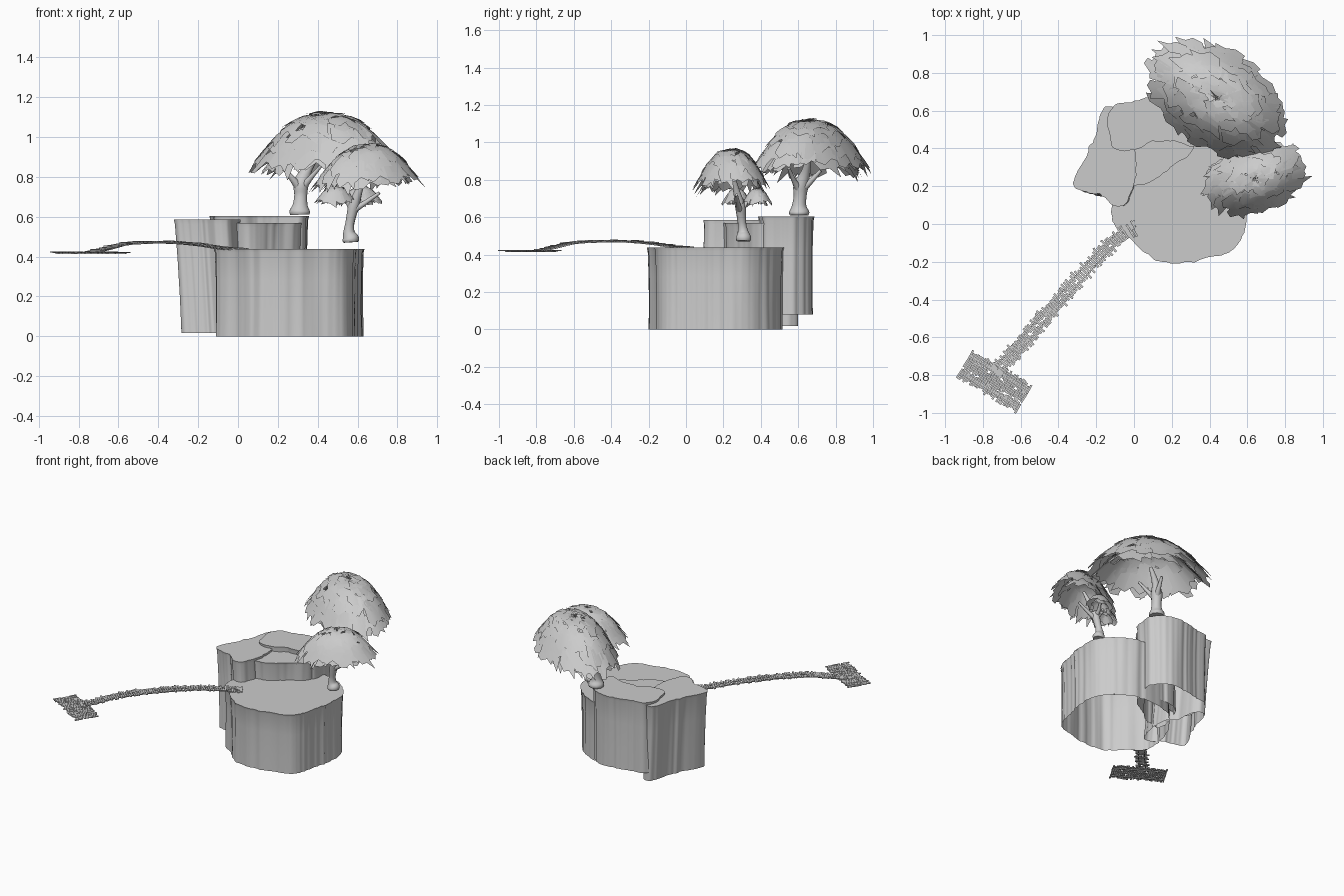
import bpy, bmesh, math, random
from mathutils import Vector, Matrix, noise

if "Cube" in bpy.data.objects:
    bpy.data.objects.remove(bpy.data.objects["Cube"])

random.seed(4)


def finish(name, bm, angle=None):
    me = bpy.data.meshes.new(name)
    bm.to_mesh(me)
    bm.free()
    ob = bpy.data.objects.new(name, me)
    bpy.context.collection.objects.link(ob)
    if angle:
        bpy.ops.object.select_all(action='DESELECT')
        bpy.context.view_layer.objects.active = ob
        ob.select_set(True)
        bpy.ops.object.shade_smooth_by_angle(angle=math.radians(angle))
    return ob


def spline(pts, t, closed):
    """Catmull-Rom point at parameter t in point units."""
    n = len(pts)
    i = int(math.floor(t))
    f = t - i
    pick = (lambda k: pts[k % n]) if closed else (lambda k: pts[max(0, min(n - 1, k))])
    a, b, c, d = (Vector(pick(i + k)) for k in (-1, 0, 1, 2))
    return 0.5 * (2 * b + (c - a) * f + (2 * a - 5 * b + 4 * c - d) * f * f
                  + (3 * b - a - 3 * c + d) * f ** 3)


def cliff(name, outline, z0, z1, lean=(0, 0), seed=0):
    """Fluted rock wall, flat top, open underneath."""
    bm = bmesh.new()
    steps, n = 12, len(outline)
    loop = [spline(outline, k / steps, True) for k in range(n * steps)]
    mid = sum(loop, Vector((0, 0))) / len(loop)
    levels = [(0, -0.003), (0.3, -0.005), (0.65, -0.004), (0.96, 0), (1, 0.005)]
    rings = []
    for f, off in levels:
        ring = []
        for p in loop:
            out = (p - mid).normalized()
            w = noise.noise(Vector((p.x * 13, p.y * 13, seed + f * 0.4)))
            w2 = noise.noise(Vector((p.x * 36, p.y * 36, seed + 9)))
            q = p + out * (off + 0.011 * w + 0.008 * w2)
            q += Vector(lean) * (1 - f)
            ring.append(bm.verts.new((q.x, q.y, z0 + (z1 - z0) * f)))
        rings.append(ring)
    m = len(loop)
    for a, b in zip(rings, rings[1:]):
        for k in range(m):
            bm.faces.new((a[k], a[(k + 1) % m], b[(k + 1) % m], b[k]))
    bm.faces.new(rings[-1])
    bmesh.ops.triangulate(bm, faces=[f for f in bm.faces if len(f.verts) > 4])
    return finish(name, bm, 50)


# Rock terraces
cliff("lower_cliff", [(-.11, .1), (-.1, 0), (0, -.09), (.09, -.17), (.24, -.205), (.42, -.17),
                      (.55, -.1), (.59, .03), (.628, .2), (.605, .35), (.49, .47), (.32, .515),
                      (.1, .47), (-.05, .3)], 0, .437, seed=1)
cliff("left_cliff", [(-.16, .61), (-.2, .48), (-.25, .36), (-.325, .21), (-.25, .17), (-.18, .16),
                     (-.11, .105), (-.04, .12), (0, .25), (0, .38), (-.06, .45), (-.08, .59)],
      .017, .585, (.035, -.02), 2)
cliff("back_cliff", [(-.12, .61), (-.12, .45), (-.08, .395), (.02, .40), (.12, .445), (.22, .44),
                     (.32, .41), (.343, .5), (.335, .6), (.24, .67), (.1, .67), (0, .645)],
      .08, .603, seed=3)
cliff("middle_ledge", [(-.05, .2), (.02, .21), (.09, .225), (.2, .31), (.29, .37), (.3, .46),
                       (.15, .5), (.02, .46), (-.04, .33)], .06, .568, seed=4)


def plank(bm, pos, direction, length, width, thick=.006):
    d = Vector(direction).normalized()
    side = Vector((0, 0, 1)).cross(d).normalized()
    up = d.cross(side)
    rot = Matrix((d, side, up)).transposed().to_4x4()
    bmesh.ops.create_cube(bm, size=1, matrix=Matrix.Translation(pos) @ rot
                          @ Matrix.Diagonal((length, width, thick, 1)))


# Arched boardwalk: two staggered plank rows over side rails
path = [(.03, 0, .440), (-.08, -.07, .446), (-.18, -.165, .461), (-.29, -.285, .472),
        (-.39, -.4, .475), (-.48, -.5, .473), (-.57, -.605, .466), (-.655, -.7, .444),
        (-.74, -.79, .423)]
bm = bmesh.new()
rails = bmesh.new()
N = 76
for k in range(N):
    t = k / N * (len(path) - 1)
    p = spline(path, t, False)
    fwd = spline(path, t + .1, False) - p
    side = Vector((-fwd.y, fwd.x, 0)).normalized()
    skew = Vector((fwd.x, fwd.y, 0)).normalized() * random.uniform(-.1, .1)
    for s in (-1, 1):
        q = p + side * (s * .018 + random.uniform(-.011, .011))
        q.z += random.uniform(-.002, .002)
        plank(bm, q, side + skew, random.uniform(.036, .052), .0115)
        if k % 4 == 0:
            plank(rails, p + side * s * .02 + fwd * .1 - Vector((0, 0, .007)), fwd, .062, .006)
finish("bridge_planks", bm)
finish("bridge_rails", rails)

# Dock: three staggered rows of short boards
bm = bmesh.new()
along = Vector((.86, -.51, 0)).normalized()
across = Vector((-along.y, along.x, 0))
centre = Vector((-.738, -.832, .421))
for k in range(29):
    for r in (-1, 0, 1):
        q = centre + along * ((k - 14) * .0128) + across * (r * .053 + random.uniform(-.01, .01))
        q.z += random.uniform(-.0015, .0015)
        plank(bm, q, across + along * random.uniform(-.06, .06), random.uniform(.05, .062), .0108, .005)
for r in (-1, 1):
    plank(bm, centre + across * r * .05 - Vector((0, 0, .005)), along, .35, .008, .005)
finish("dock_planks", bm)


def tree_trunk(name, limbs):
    """Tapered limbs; each point is x, y, z, radius."""
    cu = bpy.data.curves.new(name, 'CURVE')
    cu.dimensions = '3D'
    cu.bevel_depth = 1
    cu.bevel_resolution = 3
    cu.use_fill_caps = True
    for limb in limbs:
        n = (len(limb) - 1) * 4
        sp = cu.splines.new('POLY')
        sp.points.add(n)
        for k in range(n + 1):
            v = spline(limb, k / 4, False)
            sp.points[k].co = (v[0], v[1], v[2], 1)
            sp.points[k].radius = max(v[3], .003)
    ob = bpy.data.objects.new(name, cu)
    bpy.context.collection.objects.link(ob)
    bpy.ops.object.select_all(action='DESELECT')
    bpy.context.view_layer.objects.active = ob
    ob.select_set(True)
    bpy.ops.object.convert(target='MESH')
    bpy.ops.object.shade_smooth_by_angle(angle=math.radians(50))


tree_trunk("large_tree_trunk", [
    [(.31, .605, .61, .05), (.31, .605, .628, .054), (.312, .605, .66, .039), (.315, .61, .71, .034),
     (.318, .615, .77, .04), (.35, .64, .84, .025), (.41, .66, .93, .012)],
    [(.315, .61, .73, .024), (.285, .59, .775, .018), (.24, .57, .83, .01)],
    [(.315, .61, .74, .024), (.34, .66, .785, .016), (.36, .72, .85, .009)],
    [(.32, .61, .74, .024), (.36, .58, .79, .014), (.42, .55, .86, .008)]])
tree_trunk("small_tree_trunk", [
    [(.567, .307, .472, .038), (.565, .307, .49, .042), (.557, .305, .52, .03), (.56, .3, .56, .023),
     (.57, .295, .61, .025), (.583, .29, .66, .028), (.61, .27, .74, .018), (.65, .25, .83, .009)],
    [(.575, .29, .64, .02), (.55, .3, .675, .014), (.5, .28, .72, .008)],
    [(.575, .29, .63, .018), (.63, .28, .665, .013), (.71, .27, .72, .008)],
    [(.578, .29, .65, .018), (.59, .34, .68, .012), (.62, .39, .72, .007)]])


def canopy(name, centre, radii, turn, card, slope=(0, 0), shells=(1,)):
    """Dome with a flared skirt of overlapping ragged leaf cards; extra shells fill the inside."""
    bm = bmesh.new()
    rx, ry, h = radii
    mean = (rx + ry) / 2
    spin = Matrix.Rotation(math.radians(turn), 3, 'Z')
    base = Vector(centre)

    def on_dome(u, th, lift):
        drop = min(u, .8) ** 2.4 + max(0, u - .8) * 1.75
        p = spin @ Vector((rx * u * math.cos(th), ry * u * math.sin(th), h * (1 - drop)))
        p *= lift
        p.z += p.x * slope[0] + p.y * slope[1]
        return base + p

    for shell in shells:
        rows = max(3, round((mean + h * .4) * shell / (card * .6)))
        du = 1 / rows
        for r in range(rows + 1):
            u = .95 * r / rows
            count = max(5, round(math.tau * mean * shell * (u + .08) / card))
            for c in range(count):
                th = math.tau * (c + .5 * (r % 2) + random.uniform(-.4, .4)) / count
                wid = math.tau / count * random.uniform(1.2, 1.8)
                u0 = max(.01, u - du * 1.2)
                u1 = u + du * random.uniform(0, .5)
                twist = random.uniform(-.4, .4) * du
                roll = random.uniform(-.012, .012)
                rise = random.uniform(-.018, .012)
                grid = []
                for i in range(3):
                    row = []
                    for j in range(4):
                        f = i / 2
                        uu = u0 + (u1 - u0) * f + twist * (j - 1.5)
                        if i == 2:    # saw-tooth lower edge
                            uu += du * (.3 if j % 2 else -.25) * random.uniform(.4, 1.1)
                        lift = shell * (.975 + .03 * f + rise + roll * (j - 1.5))
                        row.append(bm.verts.new(on_dome(max(.005, uu), th + wid * (j / 3 - .5), lift)))
                    grid.append(row)
                for i in range(2):
                    for j in range(3):
                        bm.faces.new((grid[i][j], grid[i + 1][j],
                                      grid[i + 1][j + 1], grid[i][j + 1]))
    finish(name, bm, 60)


# Foliage
canopy("large_tree_leaves", (.435, .665, .84), (.41, .265, .285), -33, .1, (.05, .03), (1, .82))
canopy("small_tree_leaves", (.64, .24, .76), (.275, .185, .205), 20, .08, (.09, .0), (1, .78))
for i, (x, y) in enumerate([(.49, .27), (.62, .38)]):
    canopy(f"small_tree_low_leaves_{i}", (x, y, .675), (.1, .075, .08), 10, .05, (0, 0), (1, .65))
